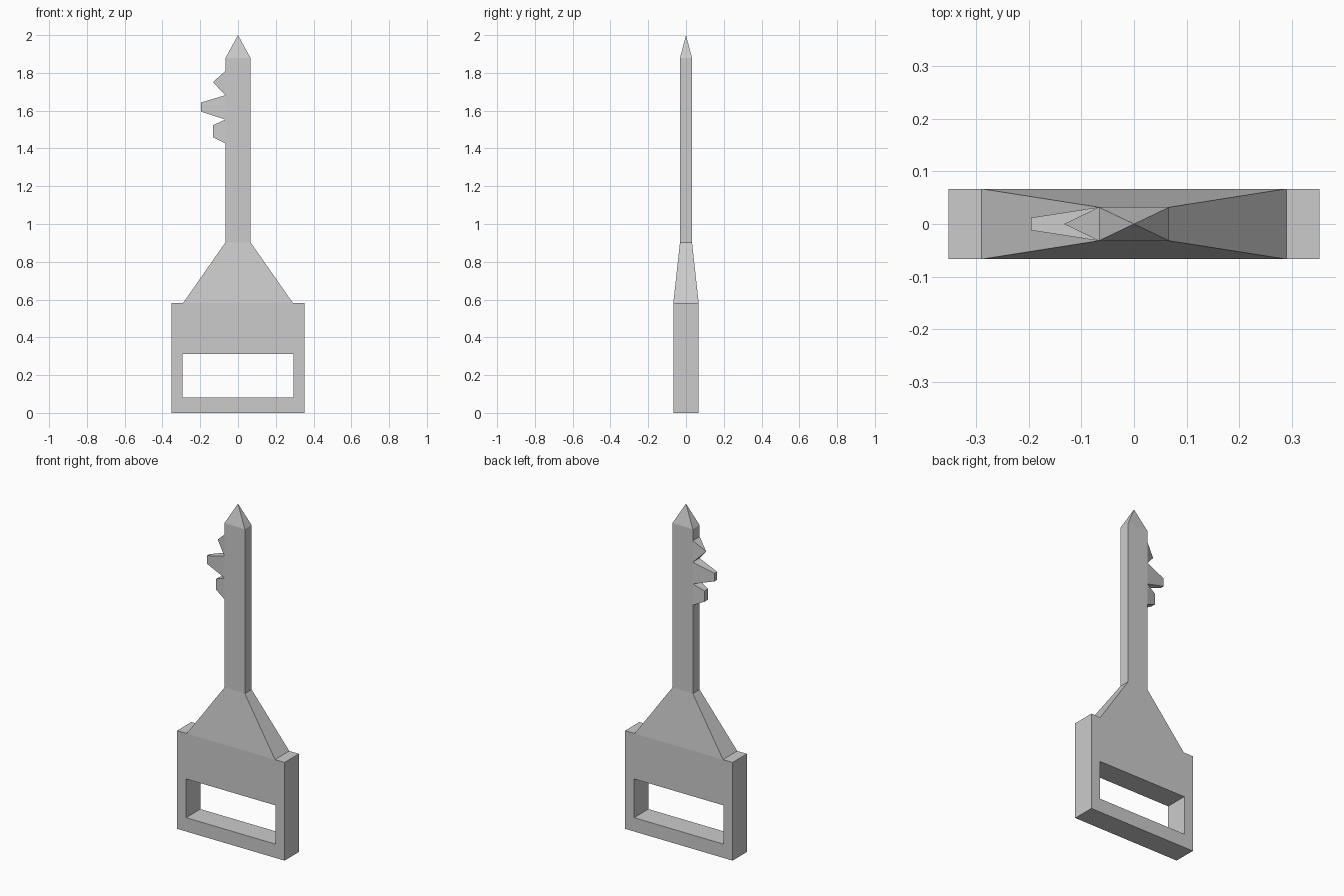
import bpy, bmesh

if "Cube" in bpy.data.objects:
    bpy.data.objects.remove(bpy.data.objects["Cube"])


def finish(name, bm):
    bmesh.ops.recalc_face_normals(bm, faces=bm.faces)
    mesh = bpy.data.meshes.new(name)
    bm.to_mesh(mesh)
    bm.free()
    obj = bpy.data.objects.new(name, mesh)
    bpy.context.collection.objects.link(obj)
    return obj


def loft(name, rings, apex=None):
    """Skin four-point rings, capping both ends or closing to a point."""
    bm = bmesh.new()
    loops = [[bm.verts.new(p) for p in ring] for ring in rings]
    for a, b in zip(loops, loops[1:]):
        for i in range(4):
            j = (i + 1) % 4
            bm.faces.new((a[i], a[j], b[j], b[i]))
    bm.faces.new(loops[0])
    if apex:
        tip = bm.verts.new(apex)
        for i in range(4):
            bm.faces.new((loops[-1][i], loops[-1][(i + 1) % 4], tip))
    else:
        bm.faces.new(loops[-1])
    return finish(name, bm)


def flat_ring(hx, hy, z):
    return [(-hx, -hy, z), (hx, -hy, z), (hx, hy, z), (-hx, hy, z)]


def side_ring(x, hy, z0, z1):
    return [(x, -hy, z0), (x, hy, z0), (x, hy, z1), (x, -hy, z1)]


# Handle: rectangular plate with a window through it
def handle(hx, hy, top, win_x, win_bottom, win_top):
    outer = [(-hx, 0), (hx, 0), (hx, top), (-hx, top)]
    inner = [(-win_x, win_bottom), (win_x, win_bottom),
             (win_x, win_top), (-win_x, win_top)]
    bm = bmesh.new()
    of, nf, ob, nb = [[bm.verts.new((x, y, z)) for x, z in loop]
                      for y in (-hy, hy) for loop in (outer, inner)]
    for a, b in ((of, nf), (ob, nb), (of, ob), (nf, nb)):
        for i in range(4):
            j = (i + 1) % 4
            bm.faces.new((a[i], a[j], b[j], b[i]))
    return finish("handle", bm)


handle(0.353, 0.067, 0.583, 0.294, 0.082, 0.312)

# Tapered shoulder, straight shaft and pointed tip
SHAFT_X, SHAFT_Y = 0.067, 0.032
loft("shaft", [flat_ring(0.29, 0.067, 0.583),
               flat_ring(SHAFT_X, SHAFT_Y, 0.902),
               flat_ring(SHAFT_X, SHAFT_Y, 1.878)], apex=(0, 0, 2))

# Teeth on the left edge of the shaft
loft("upper_tooth", [side_ring(-SHAFT_X, SHAFT_Y, 1.682, 1.81)],
     apex=(-0.133, 0, 1.751))
loft("middle_tooth", [side_ring(-SHAFT_X, SHAFT_Y, 1.553, 1.682),
                      side_ring(-0.196, 0.012, 1.595, 1.643)])
loft("lower_tooth", [side_ring(-SHAFT_X, SHAFT_Y, 1.427, 1.553),
                     side_ring(-0.133, 0.016, 1.459, 1.523)])
